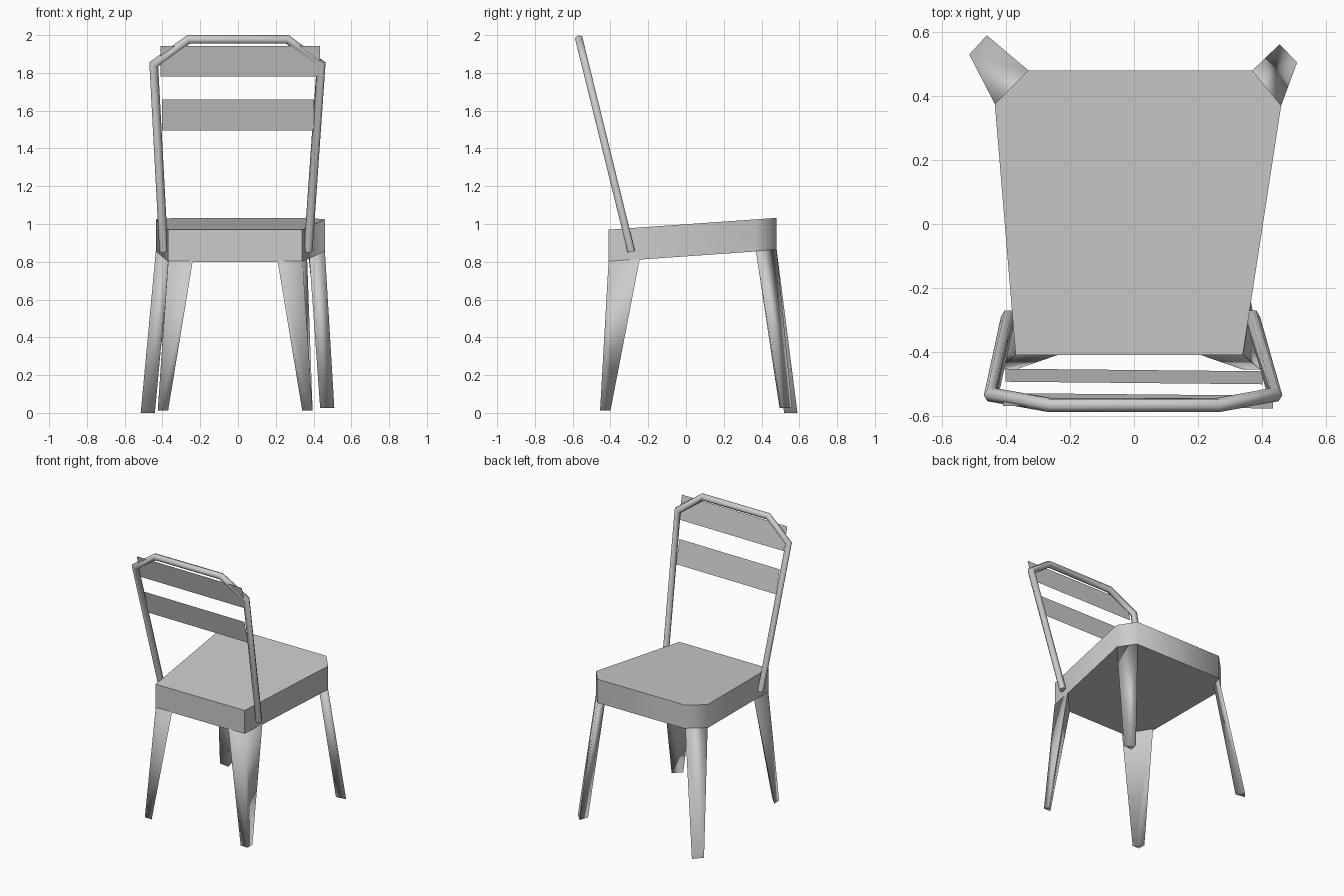
import bpy, bmesh, math
from mathutils import Vector

if "Cube" in bpy.data.objects:
    bpy.data.objects.remove(bpy.data.objects["Cube"])


def finish(name, bm, angle=60):
    """Turn a bmesh into a named object with smooth sides and crisp edges."""
    bmesh.ops.recalc_face_normals(bm, faces=bm.faces)
    me = bpy.data.meshes.new(name)
    bm.to_mesh(me)
    bm.free()
    ob = bpy.data.objects.new(name, me)
    bpy.context.collection.objects.link(ob)
    bpy.ops.object.select_all(action='DESELECT')
    ob.select_set(True)
    bpy.context.view_layer.objects.active = ob
    bpy.ops.object.shade_smooth_by_angle(angle=math.radians(angle))
    return ob


def loft(name, rings, angle=60):
    """Closed solid skinned through rings of equal point count."""
    bm = bmesh.new()
    loops = [[bm.verts.new(p) for p in ring] for ring in rings]
    n = len(loops[0])
    for a, b in zip(loops, loops[1:]):
        for i in range(n):
            j = (i + 1) % n
            bm.faces.new((a[i], a[j], b[j], b[i]))
    bm.faces.new(loops[0])
    bm.faces.new(loops[-1])
    return finish(name, bm, angle)


def seat_z(y, base):
    return base + (y + 0.41) * 0.07


# Seat: tapered slab, tilted, with two clipped corners
outline = [(-0.37, -0.41), (0.34, -0.41), (0.46, 0.37),
           (0.37, 0.48), (-0.33, 0.48), (-0.435, 0.375)]
loft("seat", [[(x, y, seat_z(y, z)) for x, y in outline] for z in (0.80, 0.97)])


# Legs: tapered triangular pressings under each corner
def leg(name, top, foot, z):
    loft(name, [[(x, y, z) for x, y in foot],
                [(x, y, seat_z(y, 0.803)) for x, y in top]], 100)


leg("front_leg_left",
    [(-0.37, -0.41), (-0.24, -0.41), (-0.37, -0.245)],
    [(-0.425, -0.455), (-0.37, -0.455), (-0.425, -0.40)], 0.012)
leg("front_leg_right",
    [(0.342, -0.41), (0.21, -0.41), (0.366, -0.245)],
    [(0.395, -0.455), (0.34, -0.455), (0.395, -0.40)], 0.012)
leg("rear_leg_left",
    [(-0.435, 0.375), (-0.33, 0.48), (-0.36, 0.39)],
    [(-0.515, 0.53), (-0.46, 0.59), (-0.44, 0.52)], 0.0)
leg("rear_leg_right",
    [(0.46, 0.37), (0.37, 0.48), (0.375, 0.38)],
    [(0.51, 0.505), (0.455, 0.562), (0.435, 0.495)], 0.025)


# Back frame: bent tube leaning backwards
def back_y(z):
    return -0.29 - (z - 0.855) * 0.246


path = [Vector((x, back_y(z), z)) for x, z in
        [(-0.393, 0.855), (-0.446, 1.845), (-0.262, 1.977),
         (0.262, 1.977), (0.440, 1.845), (0.371, 0.855)]]
normal = Vector((0, -1, -0.246)).normalized()
radius, sides = 0.023, 6
rings = []
for i, p in enumerate(path):
    d_in = (p - path[max(i - 1, 0)]).normalized()
    d_out = (path[min(i + 1, len(path) - 1)] - p).normalized()
    tangent = (d_in + d_out).normalized()
    side = tangent.cross(normal).normalized()
    miter = 1 / max(tangent.dot(d_out if d_out.length else d_in), 0.5)
    rings.append([p + radius * (math.cos(a) * side * miter + math.sin(a) * normal)
                  for a in (2 * math.pi * k / sides for k in range(sides))])
loft("back_frame", rings, 65)


# Slats: thin flat sheets across the frame
def slat(name, x0, x1, z0, z1, dy):
    bm = bmesh.new()
    bm.faces.new([bm.verts.new((x, back_y(z) + dy + skew, z)) for x, z, skew in
                  [(x0, z0, 0.004), (x1, z0, -0.004), (x1, z1, -0.004), (x0, z1, 0.004)]])
    finish(name, bm)


slat("upper_slat", -0.41, 0.435, 1.78, 1.943, -0.015)
slat("lower_slat", -0.402, 0.402, 1.495, 1.66, -0.009)
